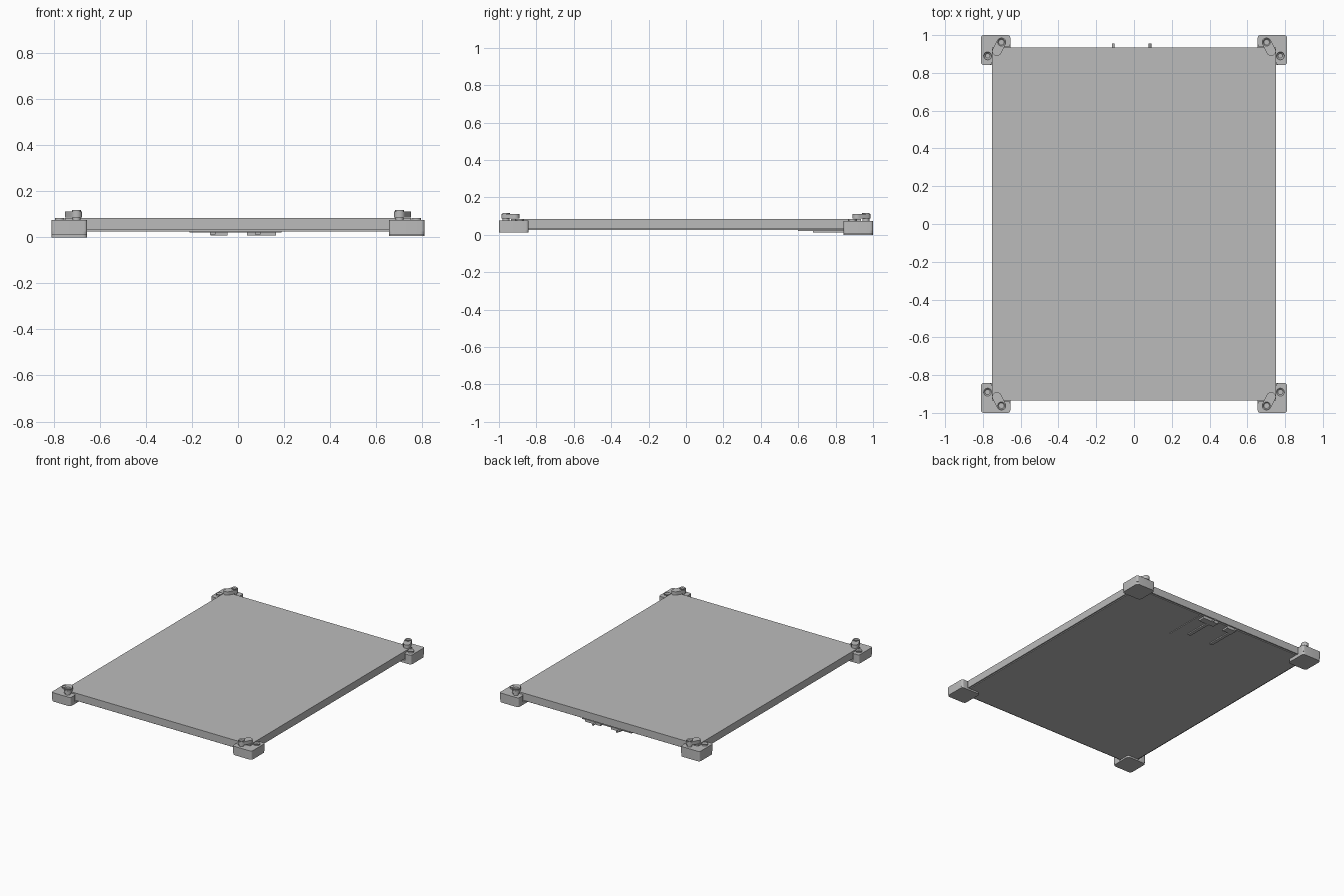
import bpy
import bmesh
import math
from mathutils import Vector

if "Cube" in bpy.data.objects:
    bpy.data.objects.remove(bpy.data.objects["Cube"], do_unlink=True)

GREY = (0.5, 0.5, 0.5, 1)
grey = bpy.data.materials.new("plain grey")
grey.diffuse_color = GREY
grey.use_nodes = True
grey.node_tree.nodes["Principled BSDF"].inputs["Base Color"].default_value = GREY


def finish(name, bm, smooth=False):
    bmesh.ops.recalc_face_normals(bm, faces=bm.faces)
    mesh = bpy.data.meshes.new(name)
    bm.to_mesh(mesh)
    bm.free()
    mesh.materials.append(grey)
    ob = bpy.data.objects.new(name, mesh)
    bpy.context.collection.objects.link(ob)
    if smooth:
        bpy.ops.object.select_all(action="DESELECT")
        ob.select_set(True)
        bpy.context.view_layer.objects.active = ob
        bpy.ops.object.shade_smooth_by_angle(angle=math.radians(35))
    return ob


def rounded(corners, radius, steps=5):
    """Round every corner of a 2D outline."""
    pts = [Vector(c) for c in corners]
    out = []
    for i, p in enumerate(pts):
        a = p + (pts[i - 1] - p).normalized() * radius
        b = p + (pts[(i + 1) % len(pts)] - p).normalized() * radius
        for k in range(steps + 1):
            t = k / steps
            out.append(a * (1 - t) ** 2 + p * 2 * t * (1 - t) + b * t ** 2)
    return out


def capsule(a, b, radius, steps=10):
    """Outline of a slot shape running from a to b."""
    a, b = Vector(a), Vector(b)
    start = math.atan2(b.y - a.y, b.x - a.x) - math.pi / 2
    out = []
    for centre, base in ((b, start), (a, start + math.pi)):
        for k in range(steps + 1):
            t = base + math.pi * k / steps
            out.append(centre + Vector((math.cos(t), math.sin(t))) * radius)
    return out


def circle(centre, radius, sides=20):
    return [Vector(centre) + Vector((math.cos(t), math.sin(t))) * radius
            for t in (math.tau * k / sides for k in range(sides))]


def prism(name, outline, z0, z1, sx=1, sy=1, socket=0, smooth=True):
    """Extrude an outline; socket insets and sinks the top face."""
    bm = bmesh.new()
    face = bm.faces.new([bm.verts.new((p[0] * sx, p[1] * sy, z0)) for p in outline])
    top = bmesh.ops.extrude_face_region(bm, geom=[face])["geom"]
    bmesh.ops.translate(bm, vec=(0, 0, z1 - z0),
                        verts=[g for g in top if isinstance(g, bmesh.types.BMVert)])
    bmesh.ops.recalc_face_normals(bm, faces=bm.faces)
    if socket:
        cap = next(f for f in bm.faces if f.normal.z > 0.9)
        bmesh.ops.inset_region(bm, faces=[cap], thickness=socket)
        bmesh.ops.translate(bm, verts=cap.verts, vec=(0, 0, -0.01))
    return finish(name, bm, smooth)


def box(name, x0, x1, y0, y1, z0, z1):
    return prism(name, [(x0, y0), (x1, y0), (x1, y1), (x0, y1)], z0, z1, smooth=False)


# Flat bed: main slab over a slightly inset base sheet
box("bed_slab", -0.752, 0.752, -0.935, 0.935, 0.031, 0.085)
box("bed_base_sheet", -0.742, 0.742, -0.925, 0.925, 0.025, 0.031)

# Corner holders: floor, L-shaped wall, turning clip and screws
FLOOR = rounded([(0.655, 0.842), (0.81, 0.842), (0.81, 1), (0.655, 1)], 0.022)
WALL = rounded([(0.753, 0.842), (0.81, 0.842), (0.81, 1),
                (0.655, 1), (0.655, 0.936), (0.753, 0.936)], 0.015)
PIVOT, TIP, SCREW = (0.702, 0.962), (0.726, 0.915), (0.775, 0.89)

for sx, sy, low, label in ((1, -1, 0.012, "front_left"), (-1, -1, 0.012, "front_right"),
                           (1, 1, 0.005, "back_left"), (-1, 1, 0.0, "back_right")):
    high = 0.076 if sy < 0 else 0.073
    prism(label + "_holder_floor", FLOOR, low, 0.0245, sx, sy)
    prism(label + "_holder_wall", WALL, 0.0245, high, sx, sy)
    prism(label + "_clip_post", circle(PIVOT, 0.018), high, 0.09, sx, sy)
    prism(label + "_clip", capsule(PIVOT, TIP, 0.025), 0.087, 0.112, sx, sy)
    prism(label + "_clip_screw", circle(PIVOT, 0.02), 0.112, 0.118, sx, sy, socket=0.009)
    prism(label + "_holder_screw", circle(SCREW, 0.021), high, 0.084, sx, sy, socket=0.009)

# Underside wiring pad with two leads and their end blocks
box("wiring_pad", -0.21, 0.19, 0.6, 0.93, 0.02, 0.025)
for x, x0, x1, label in ((-0.11, -0.12, -0.045, "right"), (0.085, 0.04, 0.165, "left")):
    box(label + "_lead", x - 0.012, x + 0.012, 0.68, 0.9, 0.012, 0.02)
    box(label + "_end_block", x0, x1, 0.88, 0.93, 0.007, 0.02)
    bm = bmesh.new()
    bmesh.ops.create_cone(bm, cap_ends=True, segments=12, radius1=0.007,
                          radius2=0.007, depth=0.06)
    for v in bm.verts:
        v.co = Vector((x + v.co.x, 0.925 + v.co.z, 0.014 + v.co.y))
    finish(label + "_wire_end", bm, smooth=True)
